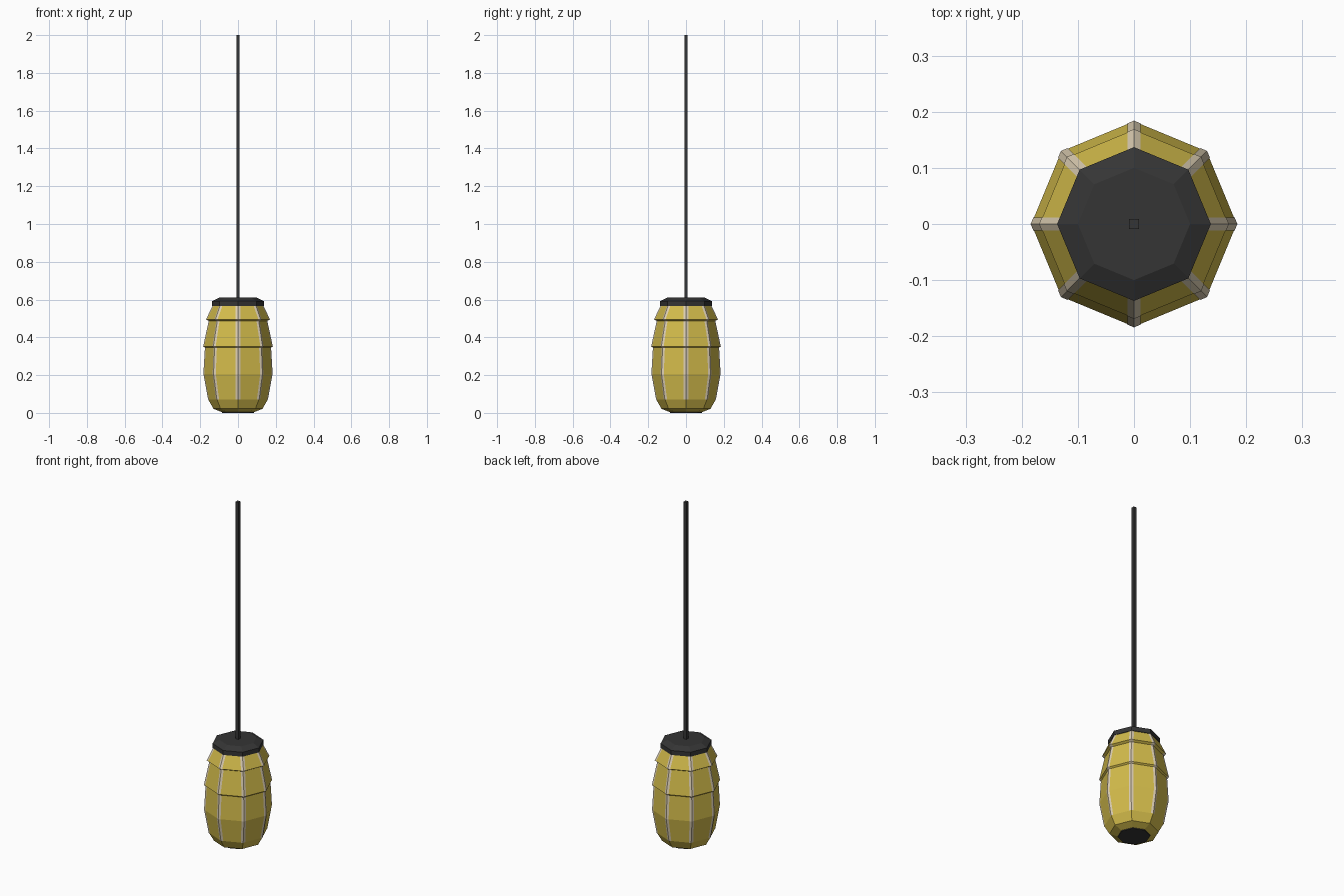
import bpy, math
from mathutils import Vector

if "Cube" in bpy.data.objects:
    bpy.data.objects.remove(bpy.data.objects["Cube"])


def material(name, rgb):
    m = bpy.data.materials.new(name)
    m.diffuse_color = (*rgb, 1)
    m.use_nodes = True
    m.node_tree.nodes["Principled BSDF"].inputs["Base Color"].default_value = m.diffuse_color
    return m


yellow = material("yellow_paper", (0.65, 0.50, 0.07))
cream = material("cream_frame", (0.72, 0.62, 0.45))
black = material("dark_metal", (0.035, 0.035, 0.035))


def add_mesh(name, verts, faces, mat):
    me = bpy.data.meshes.new(name)
    me.from_pydata(verts, [], faces)
    me.materials.append(mat)
    ob = bpy.data.objects.new(name, me)
    bpy.context.collection.objects.link(ob)
    return ob


def corner(i, r, z, n=8, turn=0.0):
    a = 2 * math.pi * i / n + turn
    return Vector((r * math.cos(a), r * math.sin(a), z))


# lathe a (radius, z) profile running bottom to top
def lathe(name, profile, mat, caps=True, n=8, turn=0.0):
    verts = [corner(i, r, z, n, turn) for r, z in profile for i in range(n)]
    faces = [(k * n + i, k * n + (i + 1) % n, (k + 1) * n + (i + 1) % n, (k + 1) * n + i)
             for k in range(len(profile) - 1) for i in range(n)]
    if caps:
        faces.append(tuple(reversed(range(n))))
        faces.append(tuple(range(len(verts) - n, len(verts))))
    return add_mesh(name, verts, faces, mat)


# stepped paper shade: three overlapping tiers
shade_profile = [(0.085, 0.004), (0.13, 0.022), (0.157, 0.07), (0.182, 0.207), (0.174, 0.345),
                 (0.183, 0.352), (0.154, 0.487), (0.168, 0.495), (0.132, 0.57)]
lathe("shade", shade_profile, yellow, caps=False)

# cream ribs folded over each corner of the shade
rib_profile = shade_profile[2:]
verts, faces = [], []
half, proud = 0.013, 0.0012
for i in range(8):
    base = len(verts)
    for r, z in rib_profile:
        r += proud
        c, p, q = (corner(j, r, z) for j in (i, i - 1, i + 1))
        verts += [c + (p - c).normalized() * half, c, c + (q - c).normalized() * half]
    for k in range(len(rib_profile) - 1):
        b = base + 3 * k
        faces += [(b, b + 1, b + 4, b + 3), (b + 1, b + 2, b + 5, b + 4)]
add_mesh("shade_ribs", verts, faces, cream)

# dark bottom plate, top cap and square hanging rod
lathe("bottom_plate", [(0.086, 0.0), (0.086, 0.006)], black)
lathe("top_cap", [(0.128, 0.562), (0.137, 0.566), (0.137, 0.592), (0.10, 0.61)], black)
lathe("hanging_rod", [(0.013, 0.60), (0.013, 2.0)], black, n=4, turn=math.pi / 4)
